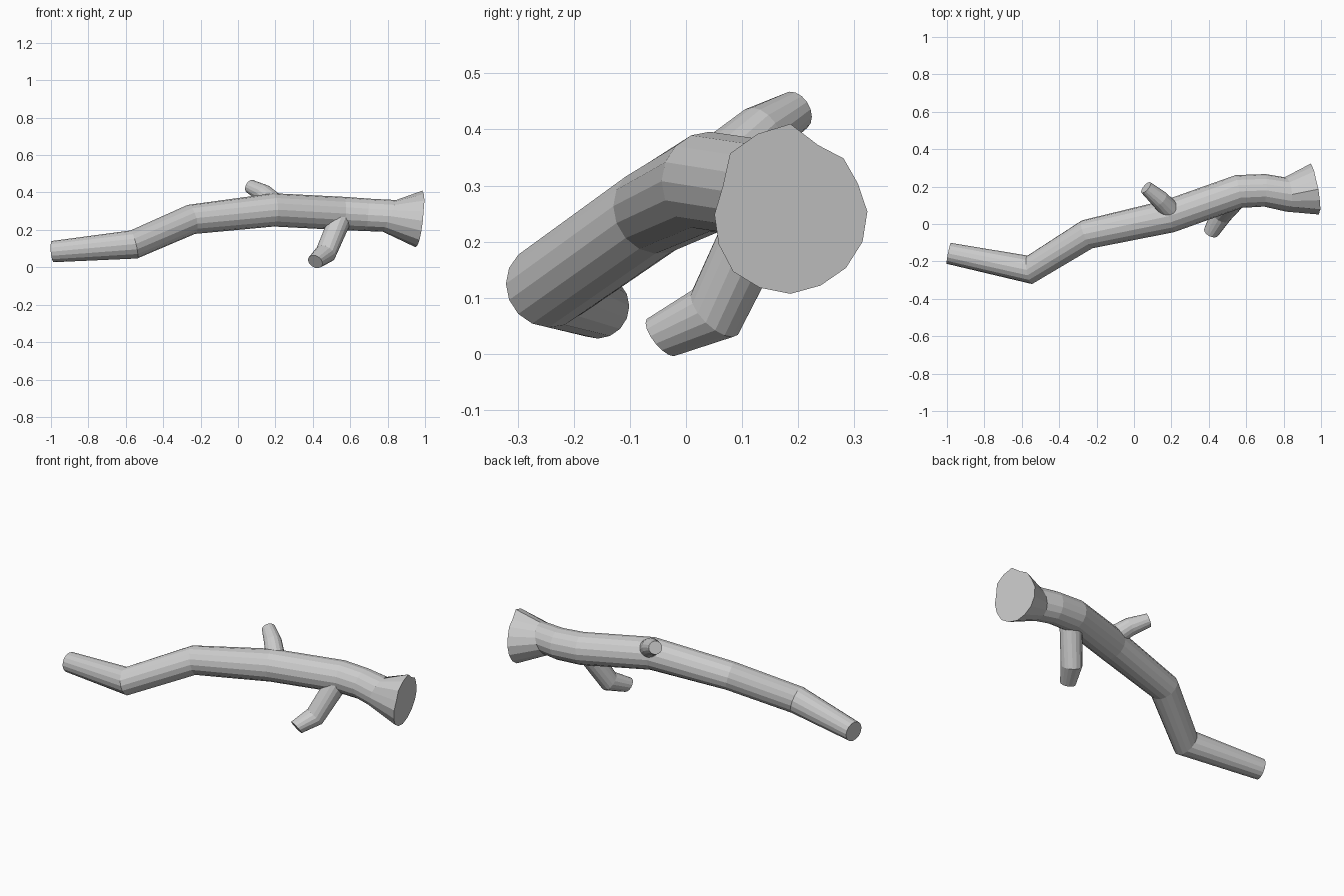
import bpy, bmesh, math
from mathutils import Vector

if "Cube" in bpy.data.objects:
    bpy.data.objects.remove(bpy.data.objects["Cube"])

SIDES = 16


def limb(name, rings, end_radii=None):
    """Faceted tube through rings of (centre, radius, optional ring normal)."""
    pts = [Vector(r[0]) for r in rings]
    bm = bmesh.new()
    loops = []
    for i, ring in enumerate(rings):
        d_in = (pts[i] - pts[max(i - 1, 0)]).normalized()
        d_out = (pts[min(i + 1, len(pts) - 1)] - pts[i]).normalized()
        t = Vector(ring[2]).normalized() if len(ring) > 2 else (d_in + d_out).normalized()
        u = (Vector((0, 1, 0)) - t * t.y).normalized()
        v = t.cross(u)
        loop = []
        for k in range(SIDES):
            a = 2 * math.pi * k / SIDES
            r = end_radii[k] if end_radii and i == len(rings) - 1 else ring[1]
            loop.append(bm.verts.new(pts[i] + (u * math.cos(a) + v * math.sin(a)) * r))
        loops.append(loop)
    for a, b in zip(loops, loops[1:]):
        for k in range(SIDES):
            n = (k + 1) % SIDES
            bm.faces.new((a[k], a[n], b[n], b[k]))
    # fan caps
    for loop, p in ((loops[0], pts[0]), (loops[-1], pts[-1])):
        c = bm.verts.new(p)
        for k in range(SIDES):
            bm.faces.new((loop[k], loop[(k + 1) % SIDES], c))
    bmesh.ops.recalc_face_normals(bm, faces=bm.faces)
    me = bpy.data.meshes.new(name)
    bm.to_mesh(me)
    bm.free()
    ob = bpy.data.objects.new(name, me)
    bpy.context.collection.objects.link(ob)
    return ob


# main log, flaring to a torn, uneven end
limb("log", [
    ((-0.99, -0.157, 0.084), 0.057),
    ((-0.557, -0.245, 0.122), 0.077),
    ((-0.25, -0.055, 0.256), 0.08),
    ((0.19, 0.042, 0.307), 0.089),
    ((0.56, 0.174, 0.288), 0.089),
    ((0.70, 0.18, 0.28), 0.087, (1, -0.05, -0.08)),
    ((0.81, 0.158, 0.275), 0.092, (1, 0.05, -0.42)),
    ((0.967, 0.186, 0.251), 0.14, (1, 0.16, -0.12)),
], [.139, .132, .136, .131, .16, .155, .154, .132,
    .137, .14, .146, .144, .145, .142, .142, .141])

# short stub rising at the back
limb("upper_stub", [
    ((0.205, 0.06, 0.335), 0.055),
    ((0.137, 0.132, 0.395), 0.049),
    ((0.064, 0.195, 0.433), 0.037),
])

# bent branch resting on the ground
limb("lower_branch", [
    ((0.55, 0.145, 0.265), 0.06),
    ((0.468, 0.052, 0.074), 0.057),
    ((0.413, -0.043, 0.03), 0.042, (-0.4, -0.75, -0.6)),
])
